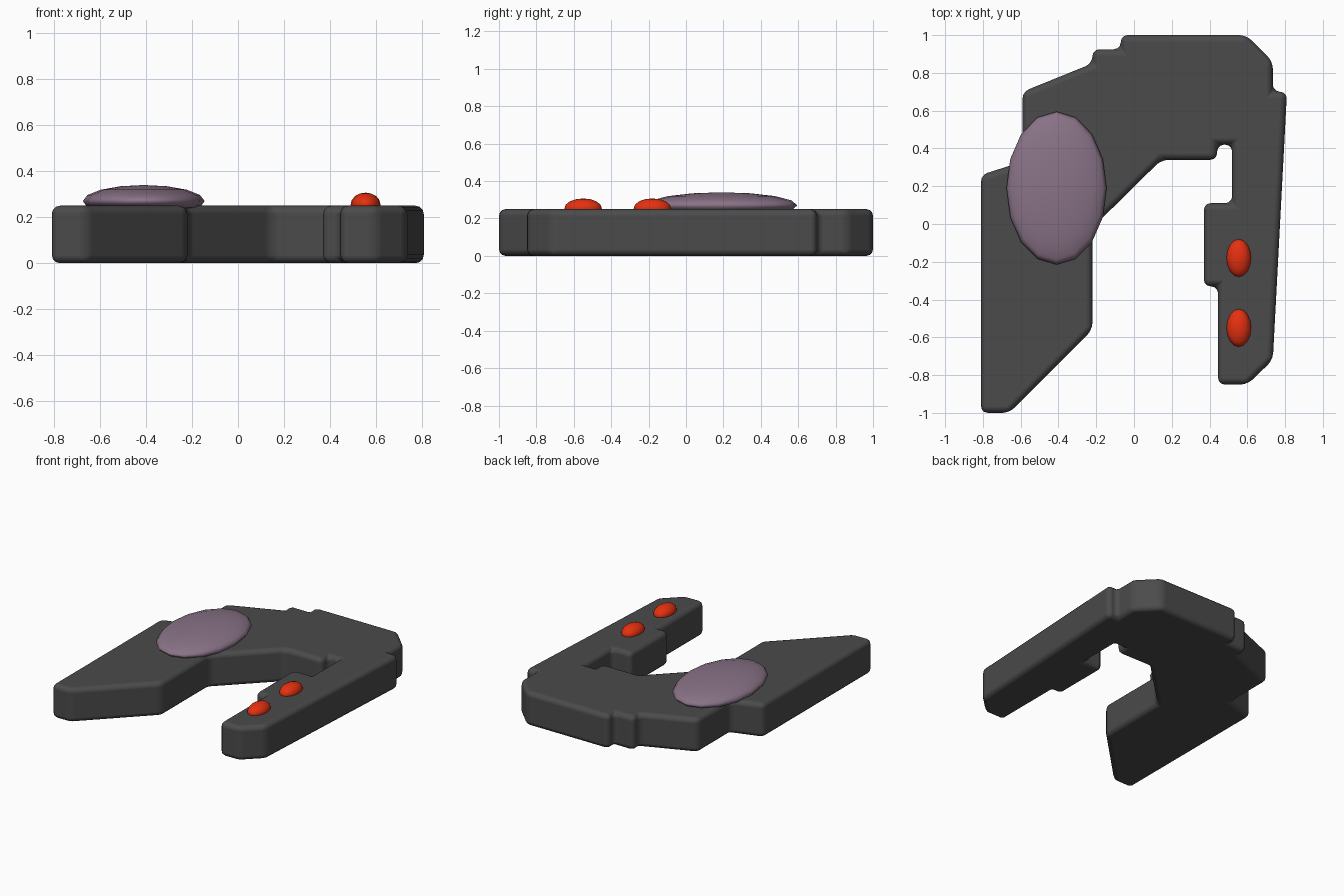
import bpy, bmesh, math

if "Cube" in bpy.data.objects:
    bpy.data.objects.remove(bpy.data.objects["Cube"])


def material(name, rgb):
    m = bpy.data.materials.new(name)
    m.diffuse_color = (*rgb, 1)
    m.use_nodes = True
    m.node_tree.nodes["Principled BSDF"].inputs["Base Color"].default_value = m.diffuse_color
    return m


CHARCOAL = material("charcoal", (0.07, 0.07, 0.07))
MAUVE = material("mauve", (0.25, 0.17, 0.24))
RED = material("red", (0.78, 0.03, 0.005))

# Hooked body: outline seen from above, extruded and rounded
OUTLINE = [
    (-0.81, -1.0), (-0.66, -1.0), (-0.22, -0.56), (-0.22, -0.02), (0.145, 0.34),
    (0.44, 0.34), (0.44, 0.42), (0.52, 0.42), (0.52, 0.11), (0.37, 0.11),
    (0.37, -0.33), (0.445, -0.33), (0.445, -0.85), (0.60, -0.85), (0.735, -0.72),
    (0.81, 0.70), (0.735, 0.70), (0.735, 0.86), (0.595, 1.0), (-0.07, 1.0),
    (-0.07, 0.925), (-0.22, 0.925), (-0.22, 0.85), (-0.59, 0.70), (-0.59, 0.33),
    (-0.81, 0.26),
]
bm = bmesh.new()
base = bm.faces.new([bm.verts.new((x, y, 0)) for x, y in OUTLINE])
new = bmesh.ops.extrude_face_region(bm, geom=[base])["geom"]
bmesh.ops.translate(bm, vec=(0, 0, 0.25),
                    verts=[g for g in new if isinstance(g, bmesh.types.BMVert)])
bmesh.ops.recalc_face_normals(bm, faces=bm.faces)
mesh = bpy.data.meshes.new("body")
bm.to_mesh(mesh)
bm.free()
mesh.materials.append(CHARCOAL)
mesh.shade_smooth()
body = bpy.data.objects.new("body", mesh)
bpy.context.collection.objects.link(body)
bev = body.modifiers.new("rounded edges", "BEVEL")
bev.width = 0.036
bev.segments = 3
bev.limit_method = "ANGLE"
bev.angle_limit = math.radians(20)
bev.harden_normals = True


def dome(name, loc, radii, mat):
    bpy.ops.mesh.primitive_uv_sphere_add(segments=16, ring_count=8, radius=1, location=loc)
    o = bpy.context.object
    o.name = name
    o.scale = radii
    o.data.materials.append(mat)
    o.data.shade_smooth()


# Large canopy and two small lights on the right arm
dome("canopy", (-0.41, 0.19, 0.27), (0.265, 0.405, 0.07), MAUVE)
for i, y in enumerate((-0.18, -0.55)):
    dome(f"light_{i + 1}", (0.555, y, 0.255), (0.065, 0.10, 0.052), RED)
